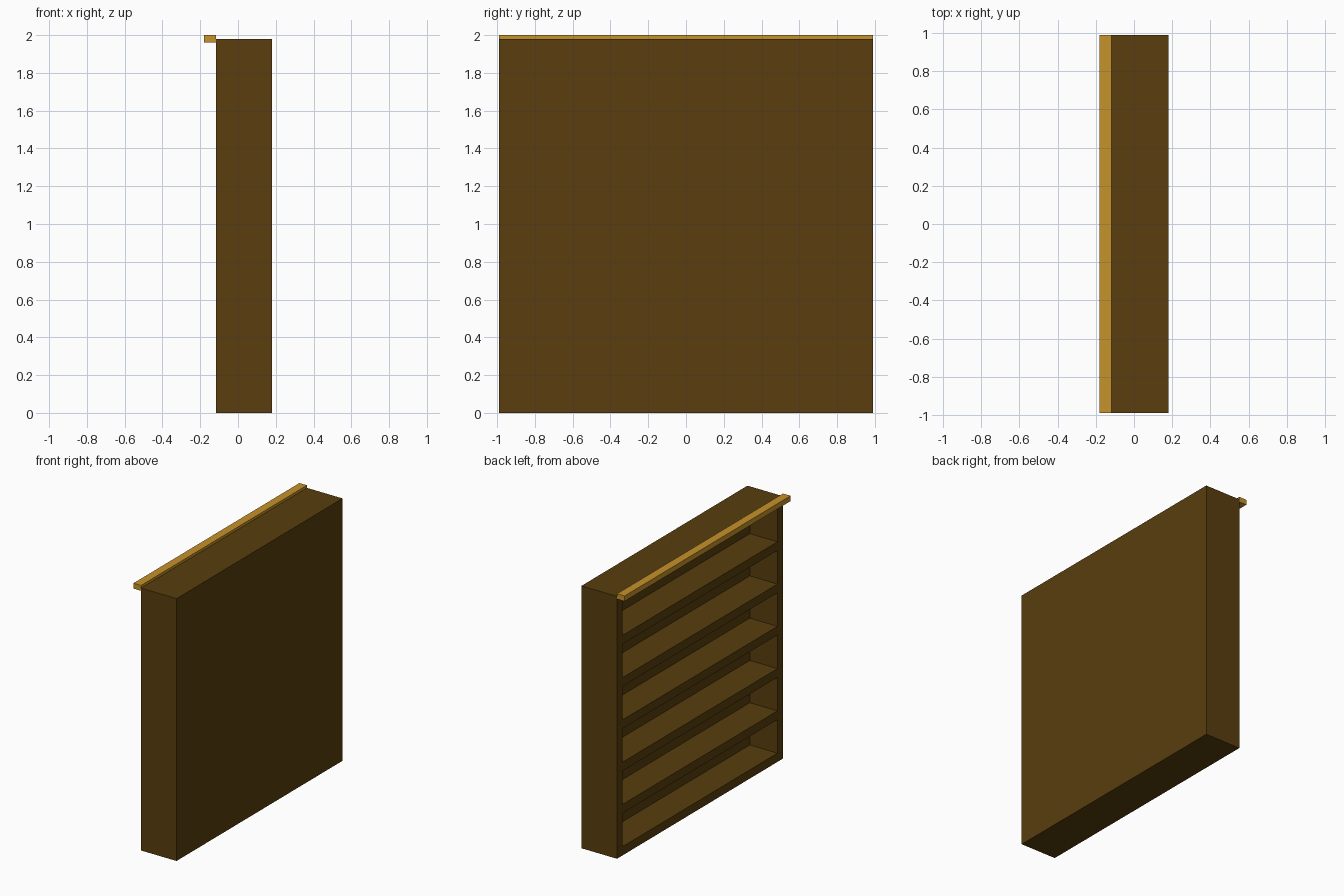
import bpy
import bmesh
from mathutils import Matrix, Vector

if "Cube" in bpy.data.objects:
    bpy.data.objects.remove(bpy.data.objects["Cube"])

BOARD = 0.066            # thickness of every board
HALF_W = 0.99            # half width along y
FRONT, BACK = -0.117, 0.18
HEIGHT = 1.98
BAYS = 6


def add_box(bm, lo, hi):
    lo, hi = Vector(lo), Vector(hi)
    size = hi - lo
    mat = Matrix.Translation((lo + hi) / 2) @ Matrix.Diagonal((*size, 1))
    bmesh.ops.create_cube(bm, size=1, matrix=mat)


def make_object(name, boxes, mat=None):
    bm = bmesh.new()
    for lo, hi in boxes:
        add_box(bm, lo, hi)
    mesh = bpy.data.meshes.new(name)
    bm.to_mesh(mesh)
    bm.free()
    obj = bpy.data.objects.new(name, mesh)
    bpy.context.collection.objects.link(obj)
    if mat:
        mesh.materials.append(mat)
    return obj


def material(name, color):
    mat = bpy.data.materials.new(name)
    mat.diffuse_color = (*color, 1)
    mat.use_nodes = True
    mat.node_tree.nodes["Principled BSDF"].inputs["Base Color"].default_value = mat.diffuse_color
    return mat


dark_wood = material("dark_wood", (0.10, 0.048, 0.0045))
light_wood = material("light_wood", (0.56, 0.287, 0.023))

# Bookcase body: solid block hollowed out by equal bays, open towards -x
case = make_object("bookcase", [((FRONT, -HALF_W, 0), (BACK, HALF_W, HEIGHT))], dark_wood)

bay_h = (HEIGHT - BOARD * (BAYS + 1)) / BAYS
bays = []
for i in range(BAYS):
    z = BOARD + i * (bay_h + BOARD)
    bays.append(((FRONT - 0.1, -HALF_W + BOARD, z),
                 (BACK - BOARD, HALF_W - BOARD, z + bay_h)))
cutter = make_object("bay_cutter", bays, dark_wood)
cutter.hide_render = True

cut = case.modifiers.new("bays", 'BOOLEAN')
cut.operation = 'DIFFERENCE'
cut.solver = 'EXACT'
cut.object = cutter
bpy.context.view_layer.objects.active = case
bpy.ops.object.modifier_apply(modifier=cut.name)
bpy.data.objects.remove(cutter)

# Light trim rail along the top of the open side
make_object("top_rail", [((-0.18, -HALF_W, 1.96), (FRONT, HALF_W, 2.0))], light_wood)
